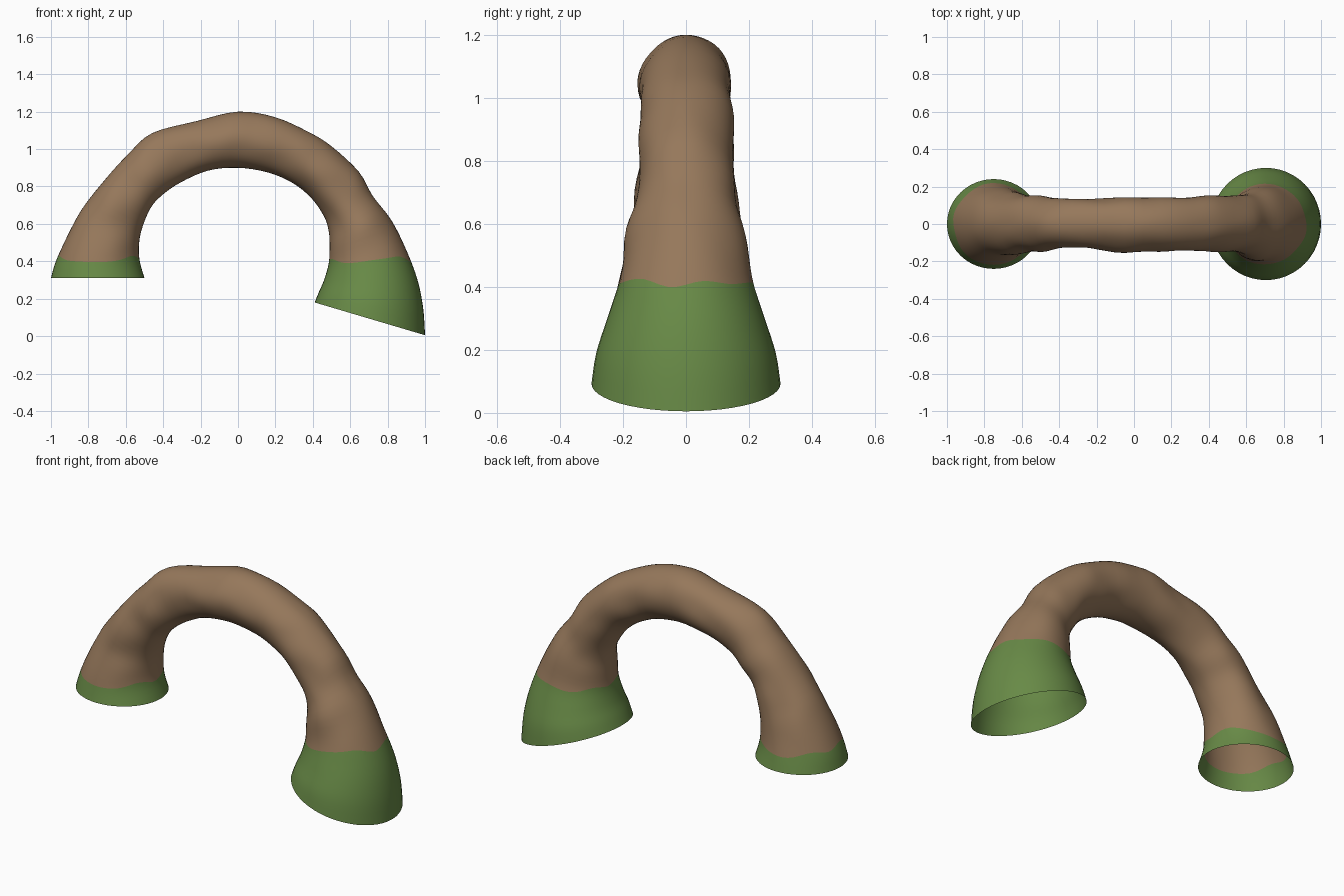
import bpy, bmesh, math
from mathutils import Vector, noise

if "Cube" in bpy.data.objects:
    bpy.data.objects.remove(bpy.data.objects["Cube"], do_unlink=True)


def material(name, colour):
    mat = bpy.data.materials.new(name)
    mat.use_nodes = True
    mat.diffuse_color = colour
    mat.node_tree.nodes["Principled BSDF"].inputs["Base Color"].default_value = colour
    return mat


# Sections along the arch: outer x, outer z, inner x, inner z, half depth
SECTIONS = [
    (-1.0, .31, -.50, .31, .24), (-.97, .41, -.525, .40, .215),
    (-.89, .58, -.53, .48, .19), (-.82, .70, -.515, .57, .17),
    (-.70, .85, -.47, .68, .155), (-.59, .97, -.41, .75, .15),
    (-.46, 1.085, -.31, .82, .13), (-.22, 1.15, -.16, .885, .14),
    (0, 1.2, 0, .90, .145), (.2, 1.17, .16, .875, .145),
    (.38, 1.09, .29, .82, .145), (.50, 1.015, .39, .74, .145),
    (.645, .88, .46, .64, .15), (.72, .75, .485, .56, .165),
    (.82, .62, .49, .48, .19), (.90, .46, .485, .39, .21),
    (.96, .30, .46, .30, .25), (.99, .15, .43, .23, .285),
    (1.0, .005, .41, .18, .30),
]
SIDES, STEPS = 48, 4


def spline(a, b, c, d, t):
    return 0.5 * (2*b + (c - a)*t + (2*a - 5*b + 4*c - d)*t*t + (3*b - a - 3*c + d)*t**3)


def dense_sections():
    last = len(SECTIONS) - 1
    for i in range(last):
        near = [SECTIONS[max(0, min(last, i + k))] for k in (-1, 0, 1, 2)]
        for s in range(STEPS):
            yield [spline(*vals, s / STEPS) for vals in zip(*near)]
    yield SECTIONS[last]


def grass_line(co):
    return 0.41 + 0.011 * math.sin(14*co.x + 3) + 0.009 * math.cos(31*co.y + 5*co.x)


# Open tube of oval rings, with gentle rocky bumps away from the rims
bm = bmesh.new()
rings = []
for ox, oz, ix, iz, depth in dense_sections():
    outer, inner = Vector((ox, 0, oz)), Vector((ix, 0, iz))
    centre, half = (outer + inner) / 2, (outer - inner) / 2
    bump = 0.016 * min(1, max(0, (centre.z - .3) / .3))
    ring = []
    for k in range(SIDES):
        a = math.tau * k / SIDES
        offset = half * math.cos(a) + Vector((0, depth * math.sin(a), 0))
        co = centre + offset
        lump = noise.noise(co * 6) * bump * abs(math.sin(a))
        ring.append(bm.verts.new(co + offset.normalized() * lump))
    rings.append(ring)
for r, s in zip(rings, rings[1:]):
    for k in range(SIDES):
        n = (k + 1) % SIDES
        bm.faces.new((r[k], r[n], s[n], s[k]))
bmesh.ops.recalc_face_normals(bm, faces=bm.faces)

# Cut the wavy grass line: flatten it, slice level, then restore the shape
for v in bm.verts:
    v.co.z -= grass_line(v.co)
bmesh.ops.bisect_plane(bm, geom=bm.verts[:] + bm.edges[:] + bm.faces[:],
                       plane_co=(0, 0, 0), plane_no=(0, 0, 1), dist=0.0005)
for f in bm.faces:
    f.material_index = int(f.calc_center_median().z < 0)
    f.smooth = True
for v in bm.verts:
    v.co.z += grass_line(v.co)

# Make sure the outside faces outward
bm.normal_update()
top = max(bm.faces, key=lambda f: f.calc_center_median().z)
if top.normal.z < 0:
    bmesh.ops.reverse_faces(bm, faces=bm.faces)

mesh = bpy.data.meshes.new("rock_arch")
bm.to_mesh(mesh)
bm.free()
mesh.materials.append(material("brown rock", (.305, .188, .105, 1)))
mesh.materials.append(material("grass green", (.138, .254, .062, 1)))
arch = bpy.data.objects.new("rock_arch", mesh)
bpy.context.collection.objects.link(arch)
